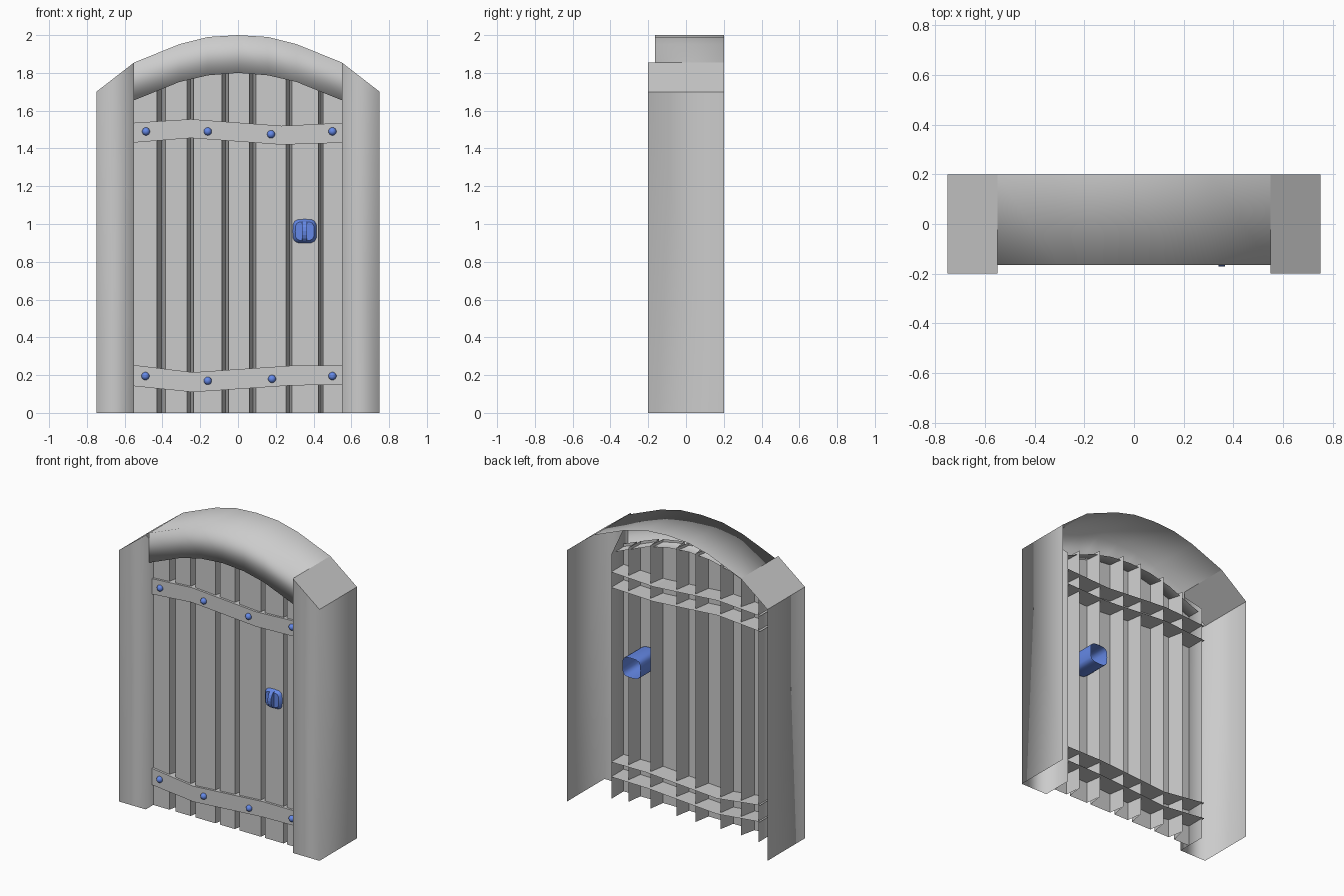
import bpy, bmesh, math

cube = bpy.data.objects.get("Cube")
if cube:
    bpy.data.objects.remove(cube)


def material(name, color):
    m = bpy.data.materials.new(name)
    m.use_nodes = True
    m.diffuse_color = color
    m.node_tree.nodes["Principled BSDF"].inputs["Base Color"].default_value = color
    return m


GREY = material("stone grey", (0.6, 0.6, 0.6, 1))
BLUE = material("metal blue", (0.13, 0.25, 0.8, 1))


def loft(name, rings, mat, closed=False, cap=False, smooth=False):
    """Skin a list of equally long point rows; optionally close rows and cap the first."""
    bm = bmesh.new()
    rows = [[bm.verts.new(p) for p in ring] for ring in rings]
    n = len(rows[0])
    for a, b in zip(rows, rows[1:]):
        for i in range(n if closed else n - 1):
            j = (i + 1) % n
            bm.faces.new((a[i], a[j], b[j], b[i]))
    if cap:
        bm.faces.new(rows[0])
    bmesh.ops.recalc_face_normals(bm, faces=bm.faces)
    me = bpy.data.meshes.new(name)
    bm.to_mesh(me)
    bm.free()
    me.materials.append(mat)
    me.polygons.foreach_set("use_smooth", [smooth] * len(me.polygons))
    ob = bpy.data.objects.new(name, me)
    bpy.context.collection.objects.link(ob)
    return ob


def face_front(ob):
    """Make the open sheet point its front faces towards -y."""
    front = min(ob.data.polygons, key=lambda p: -abs(p.normal.y) * p.area)
    if front.normal.y > 0:
        ob.data.flip_normals()


def interp(points, x):
    for (x0, z0), (x1, z1) in zip(points, points[1:]):
        if x <= x1:
            return z0 + (z1 - z0) * (x - x0) / (x1 - x0)
    return points[-1][1]


# Arch: an open-backed shell between the two posts
half = [(0, 2.0, 1.8), (0.16, 1.99, 1.787), (0.31, 1.952, 1.752), (0.55, 1.855, 1.655)]
arch = [(-x, o, i) for x, o, i in half[:0:-1]] + half
face_front(loft("arch", [[(x, 0.2, o), (x, -0.165, o), (x, -0.165, i), (x, -0.03, i)]
                         for x, o, i in arch], GREY, smooth=True))
inner = [(x, i) for x, o, i in arch]

# Posts: outer side, front and inner side, with a sloping top
for side, s in (("left", 1), ("right", -1)):
    plan = [(0.75, 0.2, 1.7), (0.75, -0.2, 1.7), (0.55, -0.2, 1.855), (0.55, 0.01, 1.655)]
    post = loft(side + "_post", [[(s * x, y, 0) for x, y, z in plan],
                                 [(s * x, y, z) for x, y, z in plan]], GREY, smooth=True)
    face_front(post)
    top = loft(side + "_post_top", [[(s * 0.75, y, 1.7) for y in (-0.2, 0.2)],
                                    [(s * 0.55, y, 1.855) for y in (-0.2, 0.2)]], GREY, smooth=True)
    if top.data.polygons[0].normal.z < 0:
        top.data.flip_normals()

# Planks: one folded sheet with deep V grooves
grooves = [(-0.43, -0.385), (-0.27, -0.235), (-0.085, -0.05),
           (0.06, 0.095), (0.255, 0.285), (0.425, 0.45)]
plan = [(-0.55, -0.12)]
for a, b in grooves:
    plan += [(a, -0.12), (a * 0.45 + b * 0.55, -0.01), (b, -0.12)]
plan.append((0.55, -0.12))
planks = loft("planks", [[(x, y, 0) for x, y in plan],
                         [(x, y, interp(inner, x) + 0.02) for x, y in plan]], GREY)
face_front(planks)

# Straps: bent bands with walls reaching back through the planks
straps = {
    "upper_strap": [(-0.565, 1.535, 1.43), (-0.25, 1.555, 1.455), (0.23, 1.52, 1.42), (0.55, 1.535, 1.43)],
    "lower_strap": [(-0.565, 0.255, 0.143), (-0.24, 0.215, 0.11), (0.28, 0.25, 0.145), (0.55, 0.25, 0.15)],
}
for name, pts in straps.items():
    face_front(loft(name, [[(x, 0.015, t), (x, -0.135, t), (x, -0.135, b), (x, 0.015, b)]
                           for x, t, b in pts], GREY))

# Rivets
rivets = [(-0.487, 1.49), (-0.16, 1.49), (0.175, 1.475), (0.5, 1.49),
          (-0.49, 0.195), (-0.16, 0.17), (0.18, 0.18), (0.5, 0.195)]
for x, z in rivets:
    bpy.ops.mesh.primitive_uv_sphere_add(segments=12, ring_count=8, radius=0.021,
                                         location=(x, -0.137, z))
    rivet = bpy.context.object
    rivet.name = "rivet"
    rivet.data.materials.append(BLUE)
    bpy.ops.object.shade_smooth()


# Knob: rounded square tube, open at the back
def rounded(y, size):
    ring = []
    for k in range(16):
        c, s = math.cos(math.tau * k / 16), math.sin(math.tau * k / 16)
        ring.append((0.353 + size * math.copysign(abs(c) ** 0.55, c), y,
                     0.962 + size * math.copysign(abs(s) ** 0.55, s)))
    return ring


loft("knob", [rounded(-0.14, 0.05), rounded(-0.125, 0.063), rounded(-0.1, 0.067),
              rounded(0.08, 0.067)], BLUE, closed=True, cap=True, smooth=True)
bpy.ops.object.select_all(action="DESELECT")
knob = bpy.data.objects["knob"]
knob.select_set(True)
bpy.context.view_layer.objects.active = knob
bpy.ops.object.shade_smooth_by_angle(angle=math.radians(40))

# Grip: upright half disc on the knob
arc = [math.pi * k / 8 for k in range(9)]
loft("knob_grip", [[(x, -0.135 - d * math.sin(a), 0.962 + r * math.cos(a)) for a in arc]
                   for x, r, d in ((0.34, 0, 0), (0.34, 0.055, 0.035), (0.366, 0.055, 0.035), (0.366, 0, 0))], BLUE)
